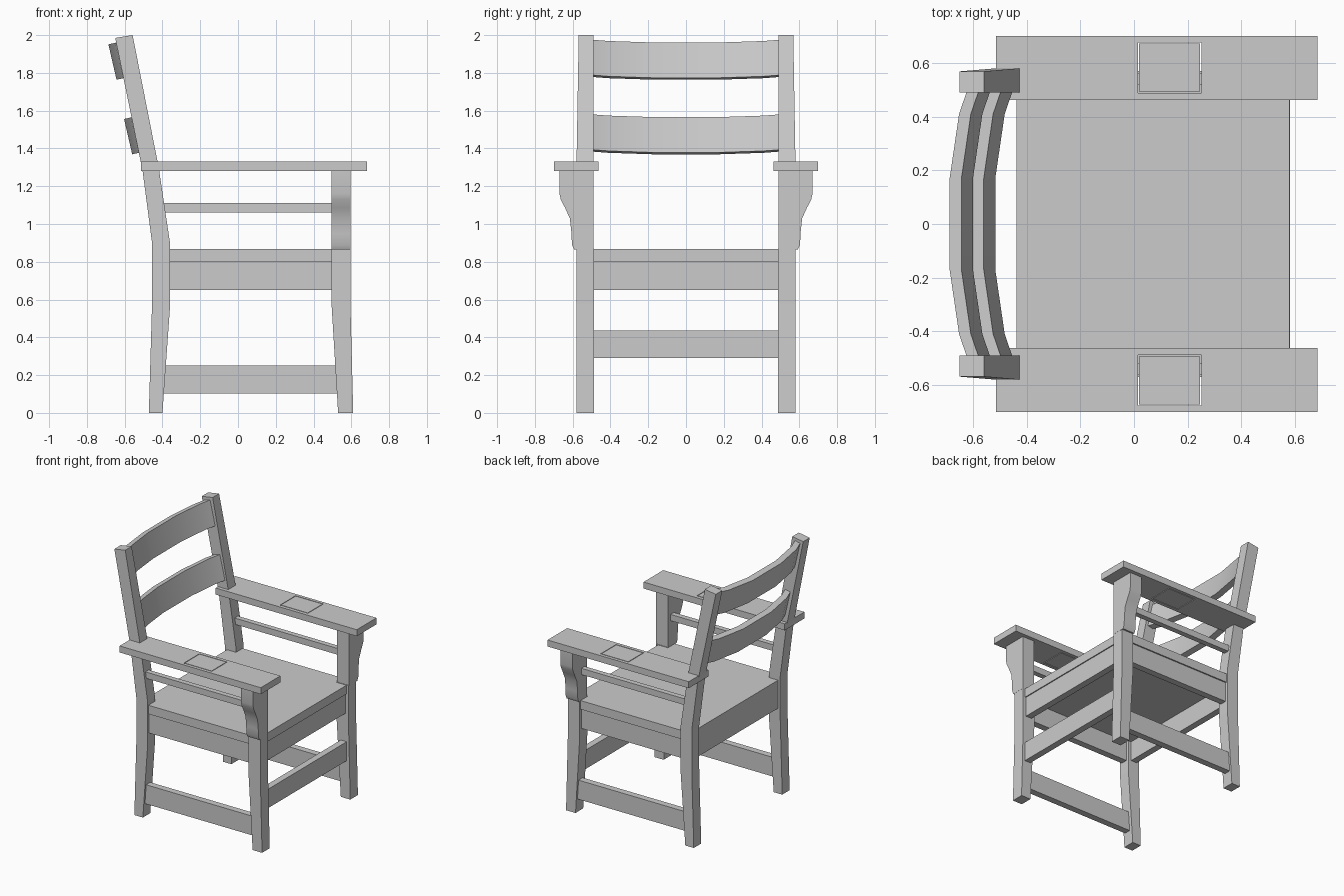
import bpy, bmesh
from mathutils import Vector

if "Cube" in bpy.data.objects:
    bpy.data.objects.remove(bpy.data.objects["Cube"])


def finish(name, bm, mirror=False):
    bmesh.ops.recalc_face_normals(bm, faces=bm.faces)
    me = bpy.data.meshes.new(name)
    bm.to_mesh(me)
    bm.free()
    ob = bpy.data.objects.new(name, me)
    bpy.context.collection.objects.link(ob)
    if mirror:
        add_mirror(ob)
    return ob


def add_mirror(ob):
    m = ob.modifiers.new("mirror", 'MIRROR')
    m.use_axis = (False, True, False)
    m.use_mirror_merge = False


def box(name, x, y, z, mirror=False):
    bm = bmesh.new()
    bmesh.ops.create_cube(bm, size=1)
    for v in bm.verts:
        v.co = [(r[0] + r[1]) / 2 + c * (r[1] - r[0]) for r, c in zip((x, y, z), v.co)]
    return finish(name, bm, mirror)


def prism(name, pts, start, step, mirror=False):
    """Extrude a profile by step; start maps a 2D point to 3D."""
    bm = bmesh.new()
    face = bm.faces.new([bm.verts.new(start(*p)) for p in pts])
    res = bmesh.ops.extrude_face_region(bm, geom=[face])
    bmesh.ops.translate(bm, vec=Vector(step),
                        verts=[g for g in res["geom"] if isinstance(g, bmesh.types.BMVert)])
    if face.is_valid is False or len(bm.faces) < len(pts) + 2:
        bm.faces.new([bm.verts[i] for i in range(len(pts))])
    return finish(name, bm, mirror)


# back legs running up into the raked back posts
post = prism("back_leg", [(-.40, 0), (-.36, .56), (-.36, .90), (-.42, 1.30), (-.558, 2.0),
                          (-.65, 1.985), (-.505, 1.28), (-.455, .90), (-.455, .58), (-.472, 0)],
             lambda x, z: (x, .49, z), (0, .09, 0), True)
for v in post.data.vertices:
    if v.co.z > 1.9 and v.co.y > .55:
        v.co.y = .568

# front legs and their flared arm supports
prism("front_leg", [(.53, 0), (.61, 0), (.595, .58), (.595, .87), (.495, .87), (.495, .58)],
      lambda x, z: (x, .487, z), (0, .093, 0), True)
support = prism("arm_support", [(.49, .865), (.592, .865), (.604, .89), (.606, .95), (.615, 1.03),
                                (.64, 1.085), (.663, 1.13), (.67, 1.16), (.67, 1.285), (.49, 1.285)],
                lambda y, z: (.494, y, z), (.102, 0, 0), True)

# armrests with a loose square panel set into each
arm = box("armrest", (-.513, .683), (.462, .70), (1.28, 1.33))
cutter = box("armrest_cutter", (.014, .251), (.488, .676), (1.2, 1.4))
cutter.hide_render = True
cutter.hide_viewport = True
cutter.display_type = 'WIRE'
cut = arm.modifiers.new("panel_hole", 'BOOLEAN')
cut.object = cutter
cut.operation = 'DIFFERENCE'
cut.solver = 'EXACT'
add_mirror(arm)
box("armrest_panel", (.019, .246), (.493, .671), (1.28, 1.33), True)

# thin rails under the arms
box("arm_rail", (-.41, .51), (.52, .56), (1.062, 1.11), True)

# seat, aprons and stretchers
box("seat", (-.437, .578), (-.57, .57), (.80, .867))
box("side_apron", (-.42, .53), (.51, .56), (.65, .80), True)
box("front_apron", (.52, .57), (-.50, .50), (.65, .80))
box("back_apron", (-.435, -.385), (-.50, .50), (.65, .80))
box("side_stretcher", (-.43, .56), (.515, .565), (.103, .25), True)
box("front_stretcher", (.53, .58), (-.50, .50), (.29, .435))

# curved back slats, leaning with the posts
normal = Vector((.975, 0, .22))
curve = [(-.495, .07), (-.41, .04), (-.17, .004), (.17, .004), (.41, .04), (.495, .07)]
for name, x, z in (("upper_slat", -.69, 1.95), ("lower_slat", -.607, 1.555)):
    top = Vector((x, 0, z))
    low = top + Vector((.043, 0, -.187))
    bm = bmesh.new()
    rings = []
    for y, push in curve:
        off = normal * push + Vector((0, y, 0))
        rings.append([bm.verts.new(p + off) for p in
                      (top, top + normal * .045, low + normal * .045, low)])
    for a, b in zip(rings, rings[1:]):
        for i in range(4):
            j = (i + 1) % 4
            bm.faces.new((a[i], a[j], b[j], b[i]))
    bm.faces.new(rings[0])
    bm.faces.new(rings[-1])
    finish(name, bm)

# smooth the slat and support curves while keeping corners sharp
bpy.ops.object.select_all(action='DESELECT')
for n in ("upper_slat", "lower_slat", "arm_support"):
    ob = bpy.data.objects[n]
    ob.select_set(True)
    bpy.context.view_layer.objects.active = ob
bpy.ops.object.shade_smooth_by_angle()
